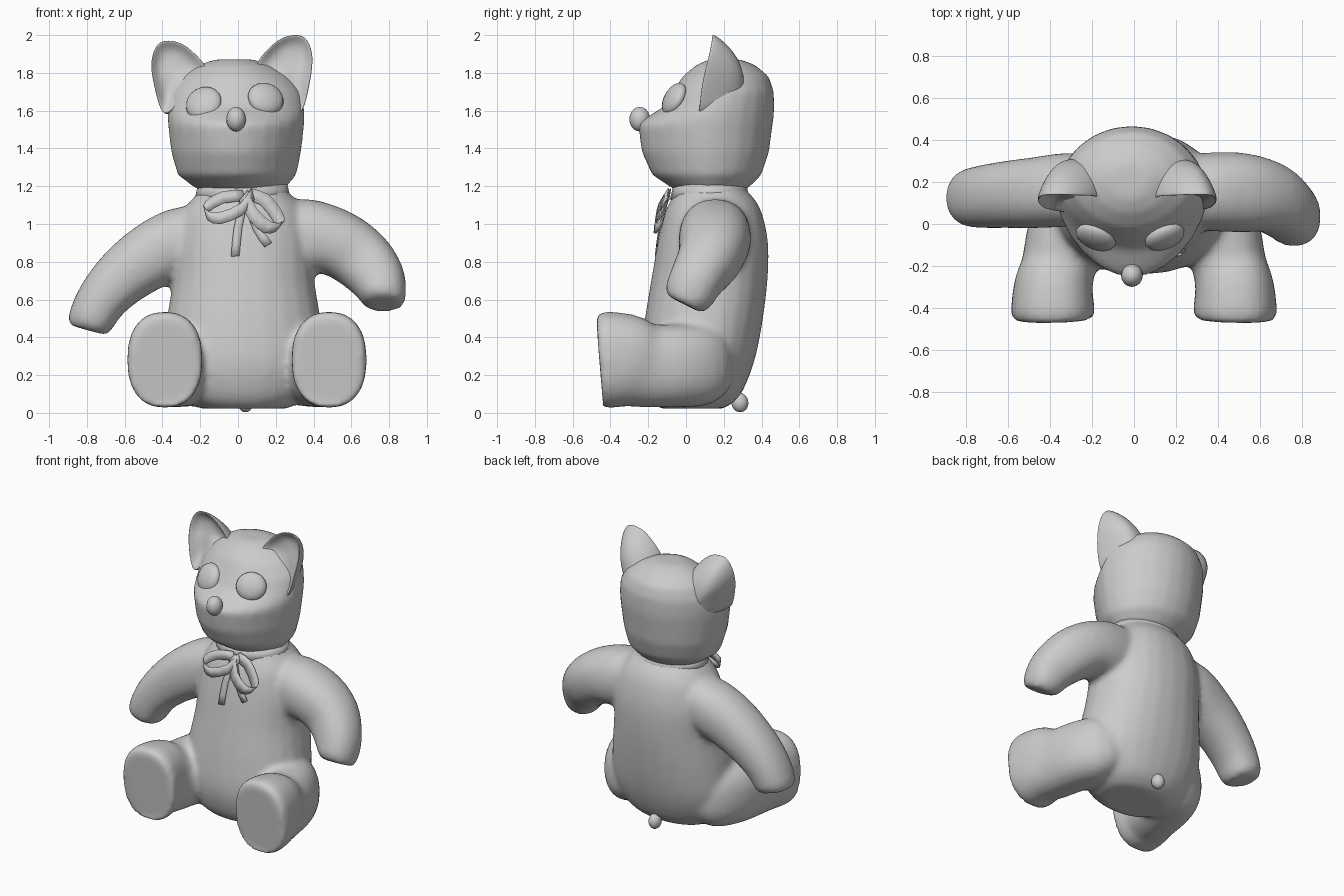
import bpy, bmesh
from math import sin, cos, tau, radians, copysign
from mathutils import Vector

if "Cube" in bpy.data.objects:
    bpy.data.objects.remove(bpy.data.objects["Cube"])

N = 24


def dense(rows, k=3):
    """Smoothly interpolate rows of numbers (Catmull-Rom)."""
    out, n = [], len(rows)
    for i in range(n - 1):
        p = [rows[max(i - 1, 0)], rows[i], rows[i + 1], rows[min(i + 2, n - 1)]]
        for j in range(k):
            t = j / k
            out.append([.5 * (2 * b + (c - a) * t + (2 * a - 5 * b + 4 * c - d) * t ** 2
                              + (3 * b - a - 3 * c + d) * t ** 3) for a, b, c, d in zip(*p)])
    return out + [rows[-1]]


def loft(bm, rings, cap=True):
    """Skin a list of equal-length rings."""
    vs = [[bm.verts.new(p) for p in r] for r in rings]
    n = len(rings[0])
    for a, b in zip(vs, vs[1:]):
        for i in range(n):
            bm.faces.new((a[i], a[(i + 1) % n], b[(i + 1) % n], b[i]))
    if cap:
        bm.faces.new(vs[0][::-1])
        bm.faces.new(vs[-1])


def oval(k, power):
    """Unit superellipse point; power below 1 is boxier."""
    c, s = cos(tau * k / N), sin(tau * k / N)
    return copysign(abs(c) ** power, c), copysign(abs(s) ** power, s)


def level_rings(rows, taper=0, power=1.0):
    """Horizontal ovals: z, centre x, half width, y front, y widest, y back."""
    out = []
    for z, cx, hw, yf, ym, yb in rows:
        ring = []
        for i in range(N):
            c, s = oval(i, power)
            ring.append(Vector((cx + hw * c * (1 - taper * max(0, -s)),
                                ym + s * ((yb - ym) if s > 0 else (ym - yf)), z)))
        out.append(ring)
    return out


def tube_rings(rows, ref, power=1.0):
    """Ovals along a path: x, y, z, radius along ref, other radius."""
    rows = dense(rows)
    pts = [Vector(r[:3]) for r in rows]
    out = []
    for i, r in enumerate(rows):
        t = (pts[min(i + 1, len(pts) - 1)] - pts[max(i - 1, 0)]).normalized()
        u = (ref - t * ref.dot(t)).normalized()
        v = t.cross(u)
        ring = [oval(k, power) for k in range(N)]
        out.append([pts[i] + u * r[3] * c + v * r[4] * s for c, s in ring])
    return out


def finish(bm, name, voxel=0, smooth=0, angle=60):
    bmesh.ops.recalc_face_normals(bm, faces=bm.faces)
    me = bpy.data.meshes.new(name)
    bm.to_mesh(me)
    bm.free()
    ob = bpy.data.objects.new(name, me)
    bpy.context.collection.objects.link(ob)
    if voxel:
        m = ob.modifiers.new("fuse", 'REMESH')
        m.mode = 'VOXEL'
        m.voxel_size = voxel
        m.use_smooth_shade = True
        m = ob.modifiers.new("soften", 'SMOOTH')
        m.factor, m.iterations = 0.5, smooth
    bpy.context.view_layer.objects.active = ob
    ob.select_set(True)
    bpy.ops.object.shade_smooth_by_angle(angle=radians(angle))
    ob.select_set(False)
    return ob


# Body: torso, arms and legs fused into one plush skin
bm = bmesh.new()
loft(bm, level_rings(dense([
    (.022, .03, .23, -.14, .05, .20), (.09, .03, .34, -.20, .05, .285),
    (.25, .03, .42, -.24, .07, .355), (.45, .03, .415, -.225, .09, .40),
    (.70, .03, .375, -.185, .12, .432), (.90, .03, .365, -.15, .13, .435),
    (1.05, .03, .33, -.115, .13, .405), (1.13, .03, .275, -.08, .13, .365),
    (1.19, .03, .22, -.05, .13, .31), (1.25, .03, .20, -.04, .13, .30)]), power=.92))
Y, X = Vector((0, 1, 0)), Vector((1, 0, 0))
loft(bm, tube_rings([
    (-.12, .17, .97, .15, .14), (-.30, .165, .91, .175, .18), (-.46, .15, .83, .17, .175),
    (-.61, .14, .72, .16, .155), (-.72, .13, .60, .15, .135),
    (-.785, .125, .48, .135, .12), (-.80, .125, .44, .095, .10)], Y, .9))
loft(bm, tube_rings([
    (.14, .17, .97, .15, .14), (.34, .155, .94, .185, .195), (.51, .15, .905, .19, .18),
    (.645, .125, .82, .17, .17), (.735, .06, .715, .145, .15),
    (.773, .01, .615, .13, .12), (.778, -.01, .575, .095, .095)], Y, .9))
leg = [(-.387, -.456, .282, .18, .235), (-.387, -.43, .282, .20, .255),
       (-.385, -.31, .275, .19, .247), (-.36, -.20, .25, .177, .222),
       (-.32, -.03, .25, .185, .22), (-.25, .10, .255, .17, .21), (-.14, .19, .26, .09, .12)]
loft(bm, tube_rings(leg, X, .85))
loft(bm, tube_rings([(.095 - r[0],) + r[1:] for r in leg], X, .85))
finish(bm, "plush_body", .02, 7)

# Head
bm = bmesh.new()
loft(bm, level_rings([
    (1.16, .02, .19, -.02, .13, .28), (1.20, .01, .25, -.09, .12, .34),
    (1.26, -.005, .315, -.18, .12, .40), (1.38, -.01, .345, -.235, .12, .44),
    (1.53, -.01, .362, -.255, .12, .46), (1.57, -.01, .365, -.20, .12, .466),
    (1.62, -.01, .362, -.12, .13, .468), (1.70, -.01, .345, -.07, .16, .466),
    (1.78, -.015, .29, -.02, .19, .44), (1.84, -.02, .20, .05, .21, .37),
    (1.872, -.02, .10, .12, .22, .29)], .15))
finish(bm, "head", .02, 7)

# Ears: cupped in front, long wedge sloping into the head behind
rim = [(.06, .13, 1.83), (.19, .13, 1.97), (.26, .135, 2.005), (.345, .135, 2.01), (.385, .13, 1.96),
       (.405, .11, 1.87), (.38, .07, 1.72), (.335, .06, 1.53), (.24, .04, 1.66), (.14, .06, 1.75)]


def ear(name, side):
    p = [Vector(q) for q in rim]
    mid = sum(p, Vector()) / len(p)
    root = Vector((.17, .36, 1.58))
    rings = [[mid.lerp(q, .45) + Vector((0, .06, 0)) for q in p],
             [mid.lerp(q, .75) + Vector((0, .04, 0)) for q in p],
             [mid.lerp(q, .96) for q in p],
             [q + Vector((0, .012, 0)) for q in p],
             [q.lerp(root, .14) + Vector((0, .06, 0)) for q in p],
             [q.lerp(root, .4) + Vector((0, .08, 0)) for q in p],
             [q.lerp(root, .8) for q in p]]
    if side < 0:  # the other ear leans out and sits slightly lower
        rings = [[Vector((-v.x - .065, v.y, v.z - .03 * (v.z > 1.8))) for v in r] for r in rings]
    b = bmesh.new()
    loft(b, rings)
    finish(b, name, angle=180).modifiers.new("round", 'SUBSURF').levels = 2


ear("right_ear", 1)
ear("left_ear", -1)


# Eyes, nose and tail
def ball(name, loc, radii, rot=(0, 0, 0), point=0):
    b = bmesh.new()
    bmesh.ops.create_uvsphere(b, u_segments=16, v_segments=10, radius=1)
    for v in b.verts:
        if v.co.z > .99:
            v.co.z += point
        v.co = Vector([v.co[i] * radii[i] for i in range(3)])
    ob = finish(b, name)
    ob.location, ob.rotation_euler = loc, rot


ball("left_eye", (-.182, -.063, 1.638), (.10, .045, .096), (radians(-27), 0, radians(-22)))
ball("right_eye", (.147, -.063, 1.663), (.10, .045, .092), (radians(-27), 0, radians(22)))
ball("nose", (-.01, -.245, 1.555), (.052, .055, .065))
ball("tail", (.04, .285, .055), (.042, .045, .052), (radians(10), 0, 0), .5)

# Collar band
bm = bmesh.new()
loft(bm, level_rings([(1.13, .025, .255, -.085, .13, .335), (1.215, .025, .235, -.065, .13, .32)]), cap=False)
finish(bm, "ribbon_collar").modifiers.new("thick", 'SOLIDIFY').thickness = .01


# Bow loops and tails
def ribbon(name, pts, width):
    b, w = bmesh.new(), Vector(width) / 2
    rows = [(b.verts.new(Vector(p) - w), b.verts.new(Vector(p) + w)) for p in dense(pts, 2)]
    for (a, c), (d, e) in zip(rows, rows[1:]):
        b.faces.new((a, c, e, d))
    finish(b, name).modifiers.new("thick", 'SOLIDIFY').thickness = .006


ribbon("bow_loop_left", [(.03, -.085, 1.15), (-.08, -.10, 1.14), (-.165, -.115, 1.09), (-.17, -.14, 1.05),
                         (-.10, -.16, 1.03), (.02, -.15, 1.08), (.08, -.10, 1.16)], (-.015, .01, .06))
ribbon("bow_loop_right", [(.05, -.09, 1.16), (.14, -.10, 1.13), (.21, -.12, 1.04), (.22, -.14, .99),
                          (.16, -.16, .98), (.08, -.15, 1.05), (.03, -.10, 1.15)], (.045, .01, .055))
ribbon("bow_tail_left", [(.03, -.11, 1.12), (0, -.145, .98), (-.015, -.165, .83)], (.045, 0, .005))
ribbon("bow_tail_right", [(.05, -.11, 1.12), (.10, -.14, .98), (.16, -.155, .89)], (.04, 0, .025))
